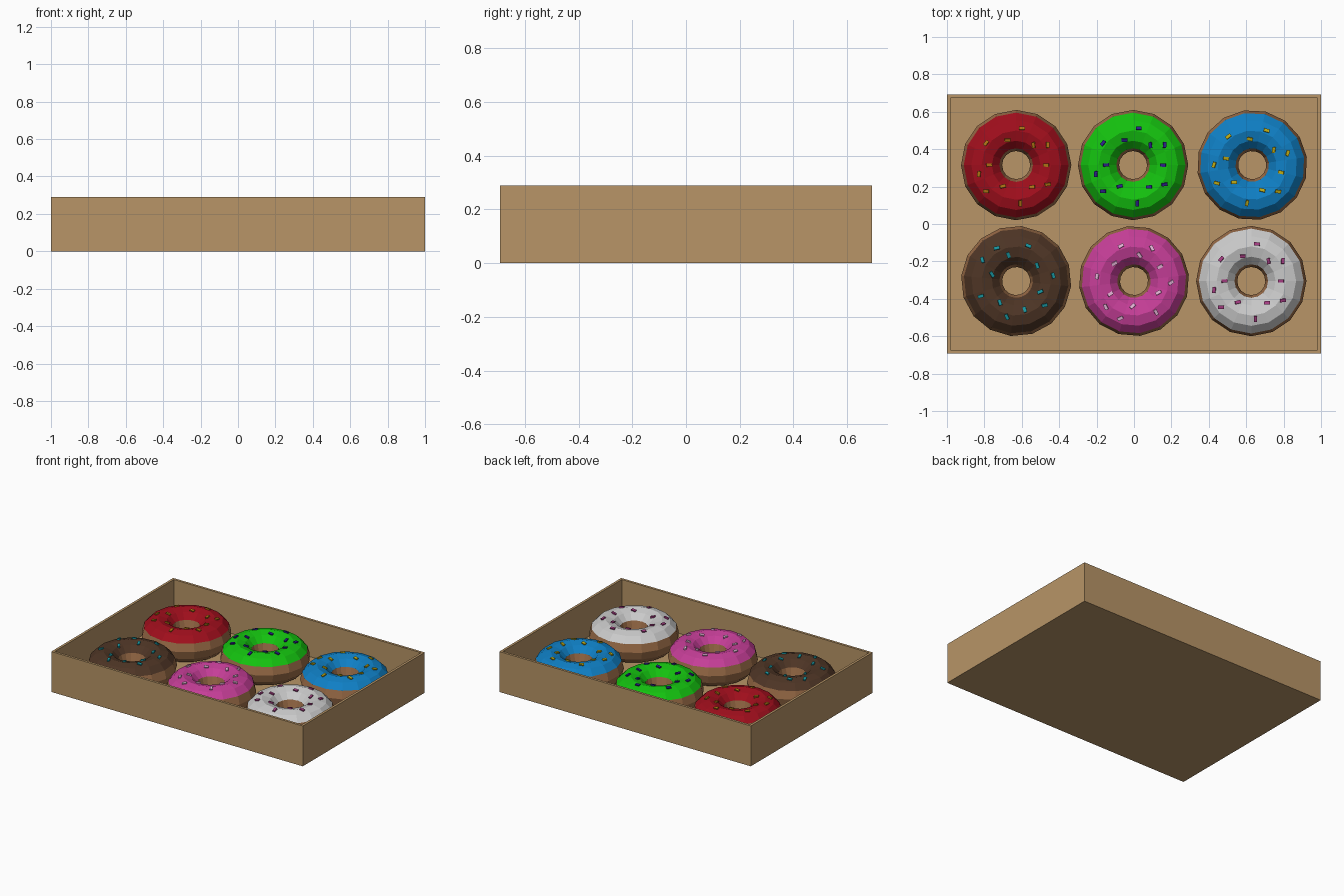
import bpy, bmesh
from math import sin, cos, pi, radians
from mathutils import Vector, Matrix
from mathutils.bvhtree import BVHTree

if "Cube" in bpy.data.objects:
    bpy.data.objects.remove(bpy.data.objects["Cube"])

WALL, HEIGHT = 0.025, 0.29
MAJOR, MINOR = 0.185, 0.11
SEGS, RINGS = 16, 12


def material(name, rgb):
    m = bpy.data.materials.new(name)
    lin = [((c / 255 + 0.055) / 1.055) ** 2.4 if c > 10 else c / 255 / 12.92 for c in rgb]
    m.diffuse_color = (*lin, 1)
    m.use_nodes = True
    m.node_tree.nodes["Principled BSDF"].inputs["Base Color"].default_value = m.diffuse_color
    return m


def finish(bm, name, mats, matrix=None):
    me = bpy.data.meshes.new(name)
    bm.to_mesh(me)
    bm.free()
    ob = bpy.data.objects.new(name, me)
    for m in mats:
        me.materials.append(m)
    if matrix:
        ob.matrix_world = matrix
    bpy.context.collection.objects.link(ob)
    return ob


# open cardboard tray: block with the top inset and pushed down to the floor
bm = bmesh.new()
bmesh.ops.create_cube(bm, size=1, matrix=Matrix.Translation((0, 0, HEIGHT / 2))
                      @ Matrix.Diagonal((2, 1.385, HEIGHT, 1)))
top = max(bm.faces, key=lambda f: f.calc_center_median().z)
bmesh.ops.inset_region(bm, faces=[top], thickness=WALL)
ext = bmesh.ops.extrude_discrete_faces(bm, faces=[top])
bmesh.ops.translate(bm, verts=ext["faces"][0].verts, vec=(0, 0, WALL - HEIGHT))
finish(bm, "tray", [material("cardboard", (184, 149, 103))])

# sprinkle layout shared by all doughnuts: x, y, turn in degrees
SPRINKLES = [
    (0.03, 0.197, 0), (-0.046, 0.133, 0), (-0.16, 0.117, 50), (0.093, 0.107, 95),
    (0.168, 0.107, 85), (-0.145, 0, 5), (0.16, 0, 0), (-0.198, -0.048, 85),
    (-0.16, -0.139, 0), (-0.072, -0.114, 15), (0.085, -0.118, 0), (0.168, -0.103, 5),
    (0.022, -0.203, 90),
]


def torus():
    # faces on the upper side of the ring get the icing slot
    bm = bmesh.new()
    grid = []
    for i in range(SEGS):
        a = 2 * pi * i / SEGS
        row = []
        for j in range(RINGS):
            b = 2 * pi * j / RINGS
            r = MAJOR + MINOR * cos(b)
            row.append(bm.verts.new((r * cos(a), r * sin(a), MINOR * sin(b))))
        grid.append(row)
    for i in range(SEGS):
        for j in range(RINGS):
            k, l = (i + 1) % SEGS, (j + 1) % RINGS
            f = bm.faces.new((grid[i][j], grid[k][j], grid[k][l], grid[i][l]))
            f.material_index = int(1 <= j <= 4)
    bm.normal_update()
    return bm


def doughnut(name, x, y, turn, icing, sprinkle):
    place = Matrix.Translation((x, y, WALL + MINOR)) @ Matrix.Rotation(radians(turn), 4, "Z")
    bm = torus()
    tree = BVHTree.FromBMesh(bm)
    finish(bm, name + "_doughnut", [dough, material(name + "_icing", icing)], place)
    # small blocks lying on the icing surface
    bm = bmesh.new()
    for sx, sy, deg in SPRINKLES:
        loc, nor, _, _ = tree.ray_cast(Vector((sx, sy, 1)), Vector((0, 0, -1)))
        tilt = Vector((0, 0, 1)).rotation_difference(nor).to_matrix().to_4x4()
        bmesh.ops.create_cube(bm, size=1, matrix=Matrix.Translation(loc) @ tilt
                              @ Matrix.Rotation(radians(deg), 4, "Z")
                              @ Matrix.Diagonal((0.031, 0.017, 0.017, 1)))
    finish(bm, name + "_sprinkles", [material(name + "_sprinkle", sprinkle)], place)


dough = material("dough", (160, 112, 74))
doughnut("red", -0.63, 0.315, 0, (160, 14, 28), (175, 115, 20))
doughnut("green", -0.005, 0.315, 0, (20, 195, 15), (45, 30, 140))
doughnut("blue", 0.632, 0.315, -14, (15, 128, 198), (190, 170, 20))
doughnut("brown", -0.63, -0.305, -73, (78, 53, 37), (25, 150, 160))
doughnut("pink", 0.0, -0.305, 29, (198, 62, 152), (230, 180, 215))
doughnut("white", 0.627, -0.305, 0, (192, 192, 192), (165, 60, 130))
